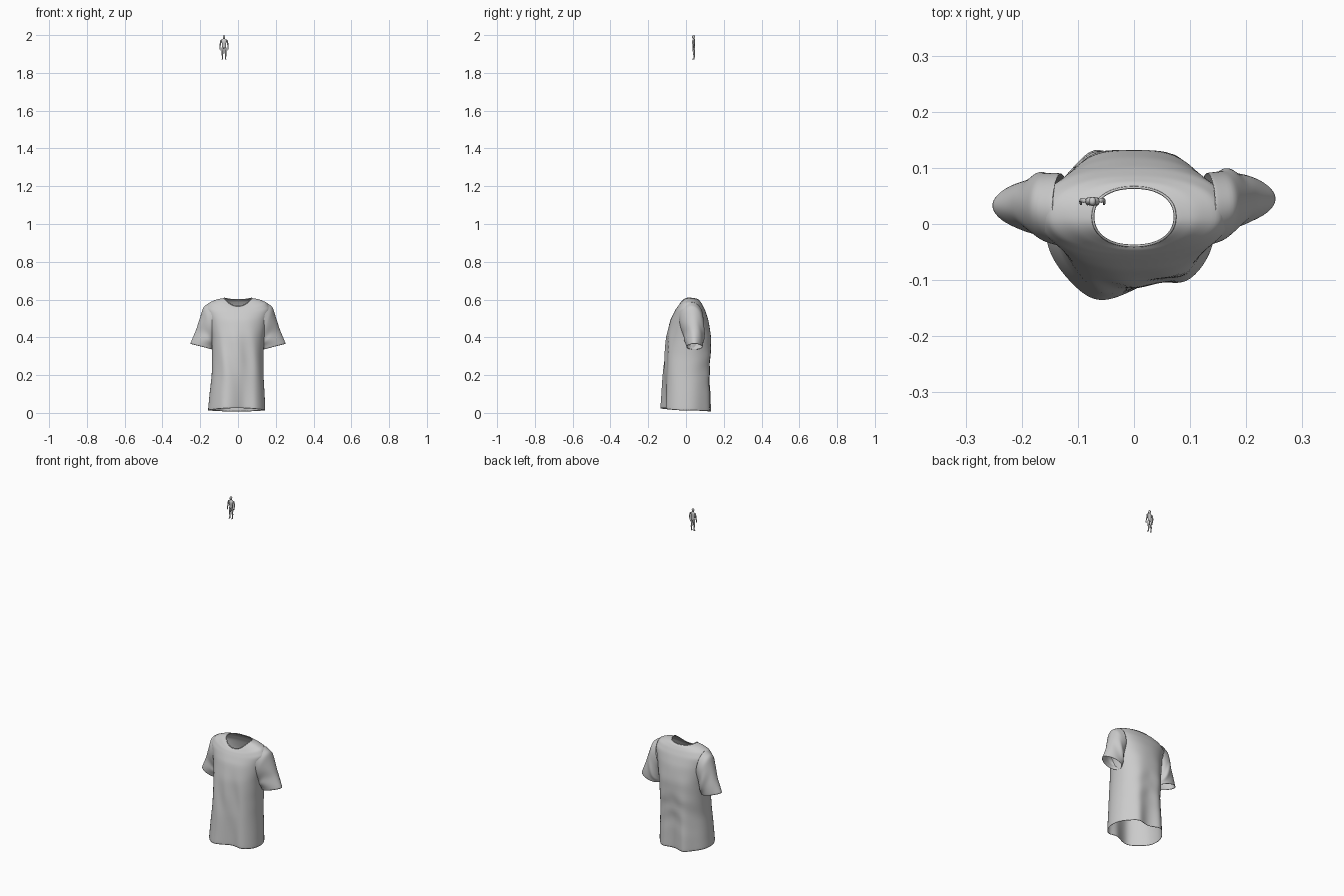
import bpy, bmesh, math
from mathutils import Vector

cube = bpy.data.objects.get("Cube")
if cube:
    bpy.data.objects.remove(cube)

grey = bpy.data.materials.new("light_grey")
grey.use_nodes = True
colour = (0.6, 0.6, 0.6, 1)
grey.diffuse_color = colour
grey.node_tree.nodes["Principled BSDF"].inputs["Base Color"].default_value = colour


def loft(name, rings, capped=False, subdiv=1, thickness=0):
    """Skin a list of closed point rings."""
    bm = bmesh.new()
    loops = [[bm.verts.new(p) for p in ring] for ring in rings]
    n = len(loops[0])
    for a, b in zip(loops, loops[1:]):
        for i in range(n):
            j = (i + 1) % n
            bm.faces.new((a[i], a[j], b[j], b[i]))
    if capped:
        bm.faces.new(loops[0])
        bm.faces.new(loops[-1])
    bmesh.ops.recalc_face_normals(bm, faces=bm.faces)
    mesh = bpy.data.meshes.new(name)
    bm.to_mesh(mesh)
    bm.free()
    mesh.materials.append(grey)
    mesh.shade_smooth()
    obj = bpy.data.objects.new(name, mesh)
    bpy.context.collection.objects.link(obj)
    if thickness:
        solid = obj.modifiers.new("cloth", 'SOLIDIFY')
        solid.thickness = thickness
    if subdiv:
        sub = obj.modifiers.new("smooth", 'SUBSURF')
        sub.levels = sub.render_levels = subdiv
    return obj


def bump(x, centre, width):
    return math.exp(-((x - centre) / width) ** 2)


def mix(a, b, t):
    return [p + (q - p) * t for p, q in zip(a, b)]


def refine(rows, steps):
    out = [mix(a, b, s / steps) for a, b in zip(rows, rows[1:]) for s in range(steps)]
    return out + [rows[-1]]


# Shirt body rows: centre x, half width, front y, back y, side z, front z, back z
body_rows = [
    (-.007, .152, -.124, .120, .012, .024, .006),
    (-.005, .146, -.122, .122, .10, .10, .10),
    (-.002, .137, -.120, .122, .20, .20, .20),
    (-.002, .136, -.114, .131, .30, .30, .30),
    (0, .140, -.105, .134, .40, .40, .40),
    (0, .156, -.084, .119, .49, .49, .49),
    (0, .174, -.064, .101, .55, .532, .545),
    (0, .153, -.054, .086, .584, .550, .575),
    (0, .110, -.046, .075, .602, .560, .592),
    (0, .073, -.039, .065, .608, .565, .600)]


def body_ring(row, n=64):
    cx, rx, yf, yb, zs, zf, zb = row
    ring = []
    for i in range(n):
        a = 2 * math.pi * i / n
        c, s = math.cos(a), math.sin(a)
        x = cx + rx * math.copysign(abs(c) ** .9, c)
        y = (yf + yb) / 2 + (yb - yf) / 2 * math.copysign(abs(s) ** .9, s)
        z = zs + ((zf if s < 0 else zb) - zs) * s * s
        # Hanging folds, growing towards the hem
        drop = max(0, 1 - z / .45)
        if s < 0:
            y -= drop * abs(s) * (.022 * bump(x, -.075, .05) - .020 * bump(x, .035, .04)
                                  + .007 * bump(x, .10, .03))
            y += .004 * abs(s) * bump(z, .3, .12) * math.sin(70 * x + 14 * z)
        else:
            y += drop * s * (.024 * bump(x, -.075, .035) + .022 * bump(x, .075, .035)
                             - .006 * bump(x, 0, .03))
            y += .004 * s * bump(z, .25, .1) * math.sin(60 * z + 30 * abs(x))
        ring.append((x, y, z))
    return ring


loft("shirt_body", [body_ring(r) for r in refine(body_rows, 3)], thickness=.002)

# Rolled neckline edge
neck = body_ring(body_rows[-1])
rim = []
for p in neck:
    out = Vector((p[0], p[1] - .013, 0)).normalized()
    rim.append([Vector(p) + out * .0025 * math.cos(k * math.pi / 3)
                + Vector((0, 0, .0025 * math.sin(k * math.pi / 3))) for k in range(6)])
loft("neckline_edge", rim + [rim[0]], subdiv=0)

# Sleeve rows: outer x, outer z, inner x, inner z, half depth, centre y
sleeve_rows = [
    (.145, .588, .115, .43, .066, .026),
    (.183, .563, .125, .39, .064, .032),
    (.203, .50, .128, .365, .061, .040),
    (.222, .44, .130, .352, .057, .044),
    (.254, .365, .134, .335, .049, .045)]


def sleeve_ring(row, side, n=32):
    xo, zo, xi, zi, depth, cy = row
    cy -= .012 * max(0, -side) * min(1, (.6 - zo) / .2)
    ring = []
    for i in range(n):
        a = 2 * math.pi * i / n
        t = .5 + .5 * math.cos(a)
        z = zi + (zo - zi) * t
        fold = 1 + .07 * math.sin(3 * a + 45 * zo) * bump(zo, .46, .07)
        pinch = 1 - .3 * t * (.6 - zo) / .25
        ring.append((side * (xi + (xo - xi) * t),
                     cy + depth * math.sin(a) * fold * pinch, z))
    return ring


for side, label in ((1, "left"), (-1, "right")):
    rows = refine(sleeve_rows, 3)
    loft(label + "_sleeve", [sleeve_ring(r, side) for r in rows], thickness=.002)

# Tiny standing figure above the shirt
BASE = Vector((-.074, .041, 1.87))


def limb(name, rows, side=1):
    """Rows: x, y, z, half width, half depth."""
    rings = []
    for x, y, z, w, d in rows:
        rings.append([BASE + Vector((side * x + w * math.cos(k * math.pi / 5),
                                     y + d * math.sin(k * math.pi / 5), z)) for k in range(10)])
    loft(name, rings, capped=True)


limb("figure_torso", [
    (0, 0, .060, .008, .006), (0, 0, .066, .0125, .008), (0, 0, .080, .0105, .007),
    (0, -.001, .094, .0145, .009), (0, 0, .104, .0155, .008), (0, .001, .109, .007, .005),
    (0, 0, .115, .004, .004)])
limb("figure_head", [
    (0, -.001, .111, .003, .004), (0, -.002, .115, .006, .007), (0, -.001, .121, .0072, .0085),
    (0, 0, .127, .0065, .008), (0, 0, .1305, .003, .004)])
for side, label in ((1, "left"), (-1, "right")):
    limb("figure_%s_arm" % label, [
        (.013, .001, .107, .003, .004), (.017, .001, .101, .0045, .005),
        (.019, .002, .088, .0036, .004), (.0205, .001, .076, .0035, .004),
        (.0215, -.003, .062, .0022, .0025), (.0205, -.005, .055, .0025, .0035),
        (.020, -.005, .049, .0013, .002)], side)
    limb("figure_%s_leg" % label, [
        (.006, 0, .068, .006, .007), (.0072, 0, .058, .0066, .0075),
        (.0078, 0, .036, .0042, .005), (.0085, .002, .026, .0045, .005),
        (.0085, .002, .008, .0025, .003), (.009, -.001, .004, .0033, .0065),
        (.009, -.002, 0, .0036, .0085)], side)
